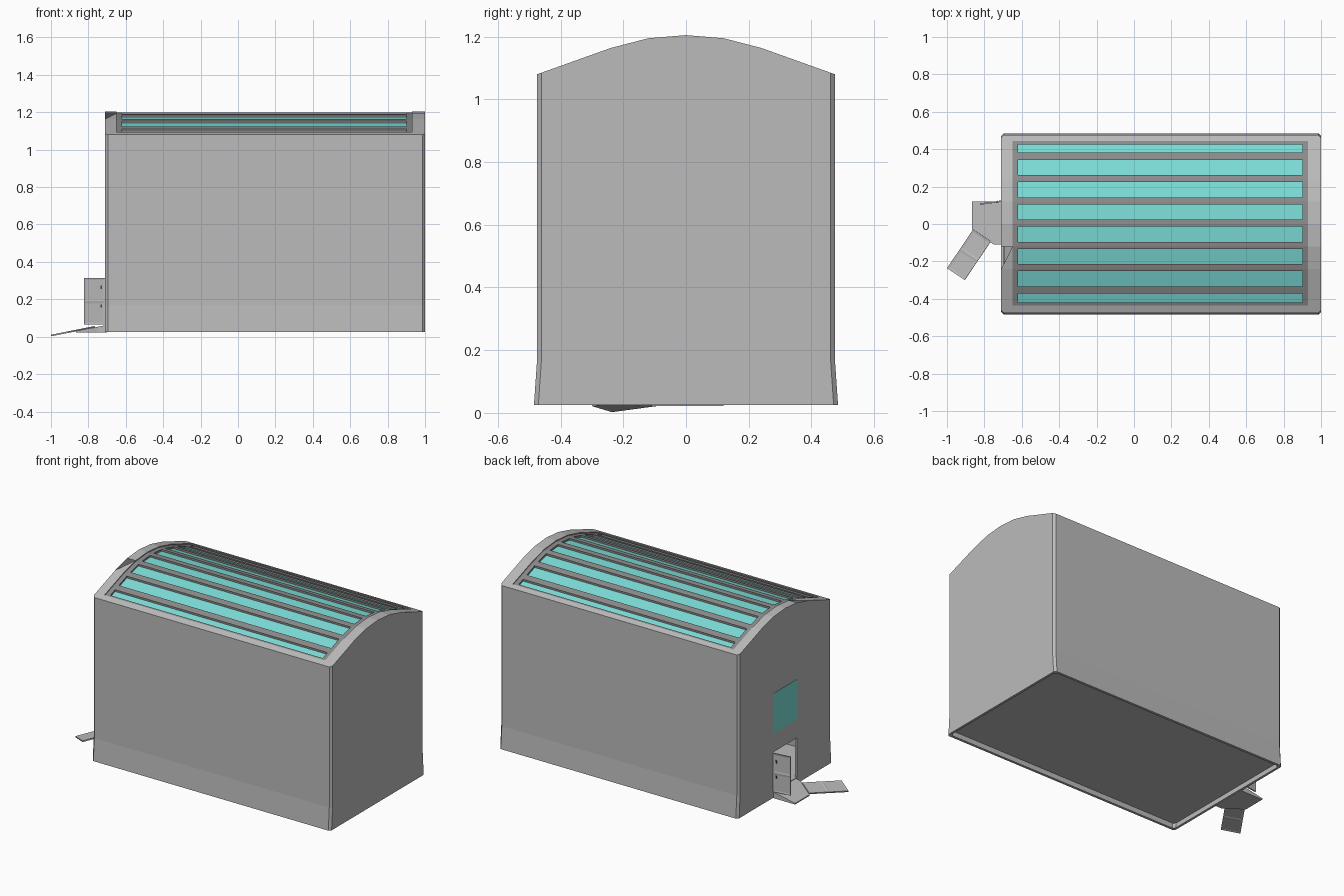
import bpy, bmesh, math
from mathutils import Matrix, Vector

if "Cube" in bpy.data.objects:
    bpy.data.objects.remove(bpy.data.objects["Cube"])


def material(name, rgb):
    m = bpy.data.materials.new(name)
    m.diffuse_color = (*rgb, 1)
    m.use_nodes = True
    m.node_tree.nodes["Principled BSDF"].inputs["Base Color"].default_value = m.diffuse_color
    return m


GREY = material("wall_grey", (0.50, 0.50, 0.50))
FRAME = material("frame_grey", (0.26, 0.26, 0.26))
GLASS = material("teal_glass", (0.20, 0.72, 0.68))
DARK = material("dark_metal", (0.06, 0.06, 0.06))

X0, X1, HY = -0.71, 1.0, 0.475
HALF = [(0.475, 1.08), (0.24, 1.164), (0.12, 1.195)]
ARCH = [(-y, z) for y, z in HALF] + [(0, 1.205)] + [(y, z) for y, z in reversed(HALF)]


def arch_z(y):
    for (ya, za), (yb, zb) in zip(ARCH, ARCH[1:]):
        if y <= yb:
            break
    return za + (zb - za) * (y - ya) / (yb - ya)


def finish(name, bm, mat):
    bmesh.ops.recalc_face_normals(bm, faces=bm.faces)
    me = bpy.data.meshes.new(name)
    bm.to_mesh(me)
    bm.free()
    me.materials.append(mat)
    ob = bpy.data.objects.new(name, me)
    bpy.context.collection.objects.link(ob)
    return ob


def loft(name, rings, mat):
    """Solid skinned through rings of equal point count, capped at both ends."""
    bm = bmesh.new()
    rows = [[bm.verts.new(p) for p in r] for r in rings]
    n = len(rows[0])
    for a, b in zip(rows, rows[1:]):
        for i in range(n):
            bm.faces.new((a[i], a[(i + 1) % n], b[(i + 1) % n], b[i]))
    bm.faces.new(rows[0][::-1])
    bm.faces.new(rows[-1])
    return finish(name, bm, mat)


def box(name, lo, hi, mat):
    ring = [(0, 0), (1, 0), (1, 1), (0, 1)]
    return loft(name, [[(lo[0] if not i else hi[0], lo[1] if not j else hi[1], z)
                        for i, j in ring] for z in (lo[2], hi[2])], mat)


def arch_slab(name, x0, x1, y0, y1, top, bottom, mat):
    """Slab that follows the roof curve, between two offsets from it."""
    ys = [y0] + [y for y, _ in ARCH if y0 < y < y1] + [y1]
    bm = bmesh.new()
    rows = [[bm.verts.new((x, y, arch_z(y) + d)) for x, d in
             ((x0, bottom), (x1, bottom), (x1, top), (x0, top))] for y in ys]
    for a, b in zip(rows, rows[1:]):
        for i in range(4):
            bm.faces.new((a[i], a[(i + 1) % 4], b[(i + 1) % 4], b[i]))
    bm.faces.new(rows[0][::-1])
    bm.faces.new(rows[-1])
    return finish(name, bm, mat)


def hall(name, inset, drop, z0, mat):
    """Chamfered block with flared foot, trimmed by the arched roof."""
    def ring(z, hy):
        c, hx, cx = 0.014, (X1 - X0) / 2 - inset, (X0 + X1) / 2
        hy -= inset
        return [(cx + x, y, z) for x, y in (
            (hx - c, -hy), (hx, c - hy), (hx, hy - c), (hx - c, hy),
            (c - hx, hy), (-hx, hy - c), (-hx, c - hy), (c - hx, -hy))]
    ob = loft(name, [ring(z0, HY + 0.01), ring(0.17, HY), ring(1.4, HY)], mat)
    bm = bmesh.new()
    bm.from_mesh(ob.data)
    for (ya, za), (yb, zb) in zip(ARCH, ARCH[1:]):
        bmesh.ops.bisect_plane(bm, geom=bm.verts[:] + bm.edges[:] + bm.faces[:], dist=1e-5,
                               plane_co=(0, ya, za - drop),
                               plane_no=(0, za - zb, yb - ya), clear_outer=True)
        bmesh.ops.holes_fill(bm, edges=[e for e in bm.edges if e.is_boundary], sides=0)
    bmesh.ops.recalc_face_normals(bm, faces=bm.faces)
    bm.to_mesh(ob.data)
    bm.free()
    return ob


def cut(ob, cutter):
    m = ob.modifiers.new("cut", 'BOOLEAN')
    m.operation, m.solver, m.object = 'DIFFERENCE', 'EXACT', cutter
    bpy.context.view_layer.objects.active = ob
    bpy.ops.object.modifier_apply(modifier=m.name)
    bpy.data.objects.remove(cutter)


# Hollow hall with roof recess and doorway
RX0, RX1, RY0, RY1 = -0.65, 0.93, -0.437, 0.443
body = hall("hall_walls", 0, 0, 0.025, GREY)
cut(body, hall("cavity", 0.015, 0.05, 0.0, GREY))
cut(body, arch_slab("recess", RX0, RX1, RY0, RY1, 0.1, -0.025, GREY))
cut(body, box("doorway", (-0.80, -0.12, 0.065), (-0.65, 0.12, 0.32), GREY))

# Floor raised above the foot of the walls
box("floor", (X0 + 0.012, -0.465, 0.055), (X1 - 0.012, 0.465, 0.065), GREY)

# Skylight glass, with the frame and long bars above it
GX0, GX1 = -0.62, 0.90
arch_slab("skylight_glass", RX0, RX1, RY0, RY1, -0.018, -0.03, GLASS)
for name, x0, x1, y0, y1 in (
        ("frame_left", RX0, GX0, RY0, RY1), ("frame_right", GX1, RX1, RY0, RY1),
        ("frame_front", GX0, GX1, RY0, -0.42), ("frame_back", GX0, GX1, 0.426, RY1)):
    arch_slab(name, x0, x1, y0, y1, -0.006, -0.024, FRAME)
for k in range(-3, 4):
    y = 0.005 + 0.119 * k
    arch_slab("skylight_bar", GX0, GX1, y - 0.019, y + 0.019, -0.006, -0.024, FRAME)

# Window over the doorway
box("window", (X0 - 0.002, -0.12, 0.44), (X0 + 0.005, 0.12, 0.70), GLASS)


def door_leaf(name, matrix, w=0.115, h=0.25, t=0.008):
    """Door leaf with two sunk panels on each side."""
    bm = bmesh.new()
    bmesh.ops.create_cube(bm, size=1, matrix=Matrix.Translation((w / 2, 0, h / 2))
                          @ Matrix.Diagonal((w, t, h, 1)))
    bmesh.ops.bisect_plane(bm, geom=bm.verts[:] + bm.edges[:] + bm.faces[:],
                           plane_co=(0, 0, h / 2), plane_no=(0, 0, 1))
    bm.normal_update()
    bmesh.ops.inset_individual(bm, faces=[f for f in bm.faces if abs(f.normal.y) > 0.9],
                               thickness=0.016, depth=-0.002)
    ob = finish(name, bm, GREY)
    ob.data.transform(matrix)
    return ob


# Standing leaf, swung open, with two hinges
swing = Matrix.Translation((X0, 0.122, 0.065)) @ Matrix.Rotation(math.radians(188), 4, 'Z')
door_leaf("door_leaf", swing)
for z in (0.09, 0.19):
    hinge = box("hinge", (0.018, -0.0055, z), (0.025, 0.0055, z + 0.018), DARK)
    hinge.data.transform(swing)

# Fallen leaf, lying as a ramp
along = Vector((-0.14, -0.208, -0.028)).normalized()
across = Vector((0.09, -0.06, 0.018)).normalized()
up = along.cross(across)
lay = Matrix((across, up, along)).transposed().to_4x4()
door_leaf("ramp_leaf", Matrix.Translation((-0.86, -0.03, 0.034)) @ lay)

# Sloping doorstep with a cut corner
plan = [(-0.865, 0.12), (-0.865, -0.03), (-0.75, -0.11), (-0.70, -0.11), (-0.70, 0.12)]
loft("doorstep", [[(x, y, 0.022) for x, y in plan],
                  [(x, y, 0.03 + (x + 0.865) * 0.2) for x, y in plan]], GREY)
